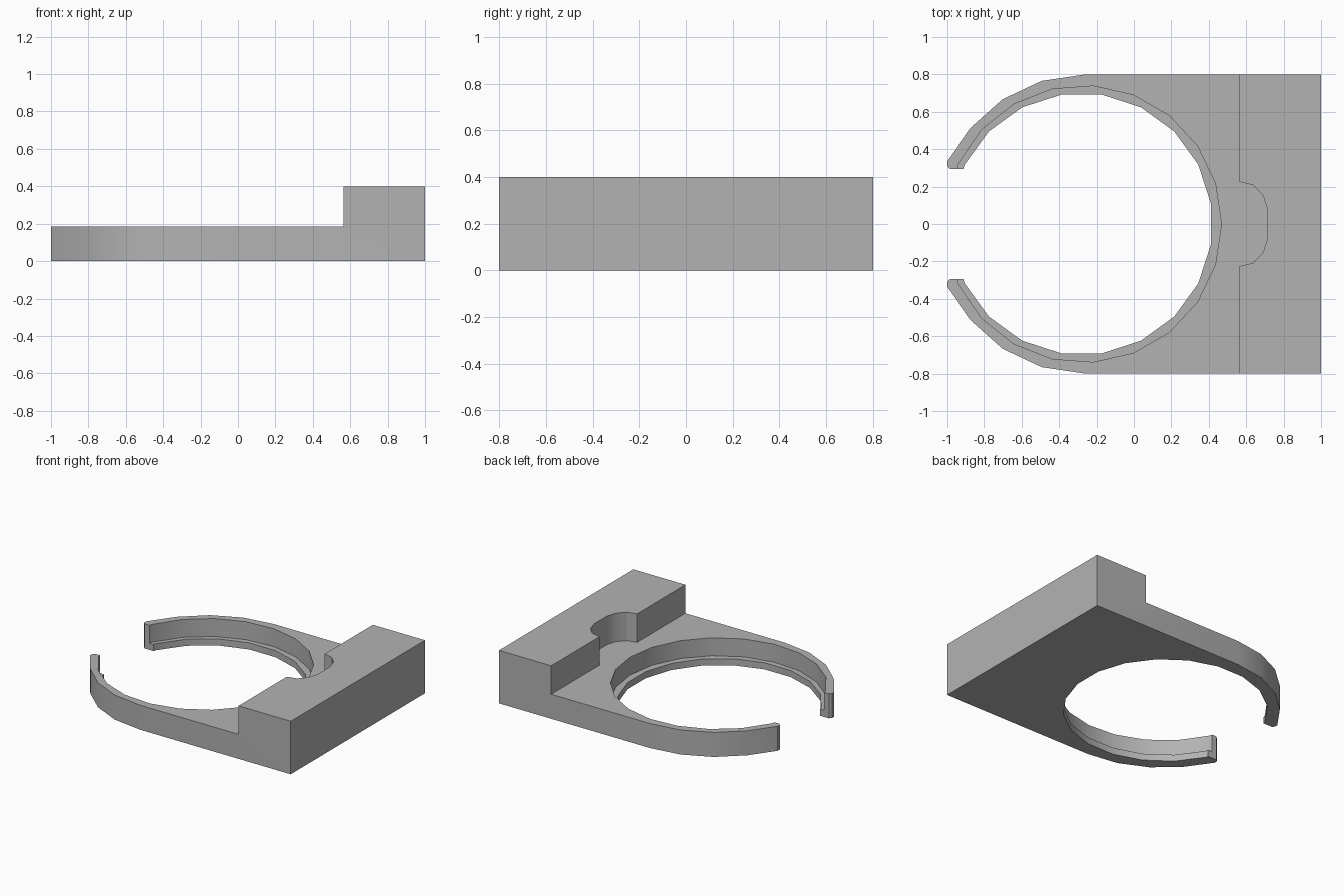
import bpy, bmesh
from math import sin, cos, tau, radians

old = bpy.data.objects.get("Cube")
if old:
    bpy.data.objects.remove(old, do_unlink=True)

LEVEL, HEIGHT, LIP = 0.185, 0.4, 0.05

grey = bpy.data.materials.new("plain grey")
grey.use_nodes = True
colour = (0.45, 0.45, 0.45, 1)
grey.diffuse_color = colour
grey.node_tree.nodes["Principled BSDF"].inputs["Base Color"].default_value = colour


def prism(name, outline, z0, z1):
    """Extrude a flat outline from z0 to z1."""
    bm = bmesh.new()
    face = bm.faces.new([bm.verts.new((x, y, z0)) for x, y in outline])
    top = bmesh.ops.extrude_face_region(bm, geom=[face])["geom"]
    moved = [v for v in top if isinstance(v, bmesh.types.BMVert)]
    bmesh.ops.translate(bm, verts=moved, vec=(0, 0, z1 - z0))
    bmesh.ops.recalc_face_normals(bm, faces=bm.faces)
    mesh = bpy.data.meshes.new(name)
    bm.to_mesh(mesh)
    bm.free()
    mesh.materials.append(grey)
    obj = bpy.data.objects.new(name, mesh)
    bpy.context.collection.objects.link(obj)
    return obj


def mirrored(half):
    """Close a half outline (y > 0) with its mirror image."""
    return half + [(x, -y) for x, y in reversed(half)]


def ring(cx, radius, sides, start=0):
    return [(cx + radius * cos(tau * (i + start) / sides),
             radius * sin(tau * (i + start) / sides)) for i in range(sides)]


def box(x0, x1, y):
    return [(x0, -y), (x1, -y), (x1, y), (x0, y)]


def cut(target, outline, z0, z1):
    cutter = prism("cutter", outline, z0, z1)
    cutter.hide_render = True
    mod = target.modifiers.new("cut", "BOOLEAN")
    mod.operation = "DIFFERENCE"
    mod.solver = "EXACT"
    mod.object = cutter
    bpy.ops.object.modifier_apply(modifier=mod.name)
    bpy.data.objects.remove(cutter, do_unlink=True)


# Full silhouette: straight block, curved arms, rounded arm tips
arc = [(-0.26 + 0.8 * cos(radians(a)), 0.8 * sin(radians(a)))
       for a in (90, 107, 123.5, 140)]
tip = [(-1, 0.335), (-1, 0.31), (-0.985, 0.295), (-0.97, 0.28)]
holder = prism("clip_holder", mirrored([(1, 0.8)] + arc + tip), 0, HEIGHT)
bpy.context.view_layer.objects.active = holder
holder.select_set(True)

# Step down from the block to the arms, with a finger notch in the block
notch = [(0.5, 0.225), (0.565, 0.225), (0.637, 0.208), (0.69, 0.153), (0.714, 0.075)]
step = [(-1.2, 1), (0.565, 1)] + notch[1:]
cut(holder, mirrored(step), LEVEL, 1)

# Through hole, wider recess above a thin lip, and the open mouth
cut(holder, ring(-0.28, 0.7, 20, 0.5), -1, 1)
cut(holder, ring(-0.272, 0.74, 21), LIP, 1)
cut(holder, box(-1.2, -0.5, 0.295), -1, 1)

bpy.ops.object.shade_smooth_by_angle(angle=radians(30))
